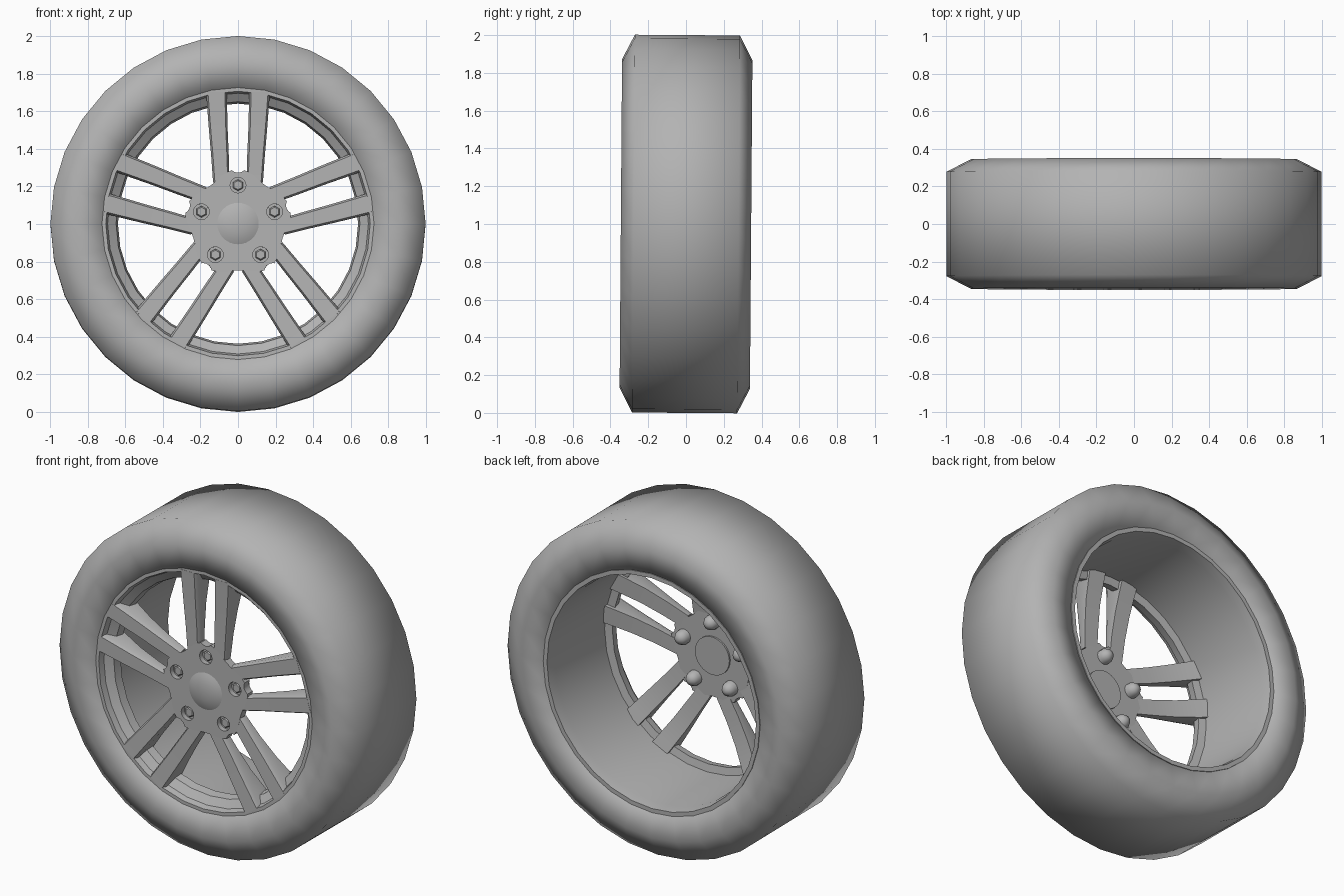
import bpy
import bmesh
import math
from mathutils import Matrix, Vector

if "Cube" in bpy.data.objects:
    bpy.data.objects.remove(bpy.data.objects["Cube"], do_unlink=True)

TILT = -0.0075      # slight lean of the whole wheel
PAIRS = 5

grey = bpy.data.materials.new("plain grey")
grey.use_nodes = True
colour = (0.45, 0.45, 0.45, 1)
grey.diffuse_color = colour
grey.node_tree.nodes["Principled BSDF"].inputs["Base Color"].default_value = colour


def finish(bm, name, angle=None):
    """Turn a bmesh built around the axle (the y axis) into a placed object."""
    bmesh.ops.remove_doubles(bm, verts=bm.verts, dist=1e-5)
    bmesh.ops.recalc_face_normals(bm, faces=bm.faces)
    mesh = bpy.data.meshes.new(name)
    bm.to_mesh(mesh)
    bm.free()
    mesh.materials.append(grey)
    obj = bpy.data.objects.new(name, mesh)
    bpy.context.collection.objects.link(obj)
    obj.location.z = 1
    obj.rotation_euler.x = TILT
    if angle:
        smooth(obj, angle)
    return obj


def smooth(obj, angle):
    bpy.ops.object.select_all(action="DESELECT")
    obj.select_set(True)
    bpy.context.view_layer.objects.active = obj
    bpy.ops.object.shade_smooth_by_angle(angle=math.radians(angle))


def lathe(bm, profile, segments, closed=False, centre=(0, 0, 0)):
    """Spin (radius, y) points about an axis parallel to y."""
    c = Vector(centre)
    verts = [bm.verts.new(c + Vector((0, y, r))) for r, y in profile]
    pairs = list(zip(verts, verts[1:]))
    if closed:
        pairs.append((verts[-1], verts[0]))
    edges = [bm.edges.new(p) for p in pairs]
    bmesh.ops.spin(bm, geom=verts + edges, cent=c, axis=(0, 1, 0),
                   angle=math.tau, steps=segments, use_merge=True)


def around(radius):
    """Points on a circle, one in the middle of each spoke pair."""
    for i in range(PAIRS):
        a = math.tau * i / PAIRS
        yield Vector((radius * math.sin(a), 0, radius * math.cos(a)))


# Tyre: flat tread, sloped shoulders, sidewalls
bm = bmesh.new()
half = [(1.0, 0.278), (0.87, 0.345), (0.725, 0.325), (0.715, 0.28)]
lathe(bm, half + [(r, -y) for r, y in reversed(half)], 32, closed=True)
finish(bm, "tyre", 85)

# Rim: front lip, tapered seat behind the spokes, stepped barrel, back lip
bm = bmesh.new()
lathe(bm, [(0.73, -0.325), (0.705, -0.325), (0.695, -0.29), (0.65, -0.26),
           (0.64, -0.21), (0.685, -0.20), (0.69, 0.27), (0.70, 0.33),
           (0.725, 0.33), (0.725, 0.0)], 32, closed=True)
finish(bm, "rim", 30)

# Hub plate: lobed outline, wider between the two spokes of each pair
bm = bmesh.new()
outline = []
for i in range(60):
    a = math.tau * i / 60
    r = 0.27 + 0.02 * math.cos(PAIRS * a)
    outline.append(bm.verts.new((r * math.sin(a), -0.31, r * math.cos(a))))
face = bm.faces.new(outline)
result = bmesh.ops.extrude_face_region(bm, geom=[face])
moved = [v for v in result["geom"] if isinstance(v, bmesh.types.BMVert)]
bmesh.ops.translate(bm, vec=(0, 0.05, 0), verts=moved)
hub = finish(bm, "hub_plate")

# Cutters for the bolt holes and the rounded slot bottoms
bm = bmesh.new()
for radius, size in ((0.205, 0.042), (0.318, 0.047)):
    for p in around(radius):
        lathe(bm, [(0, -0.5), (size, -0.5), (size, 0), (0, 0)], 16, centre=p)
cutter = finish(bm, "hub_cutter")
cutter.hide_render = True
cut = hub.modifiers.new("holes", "BOOLEAN")
cut.object = cutter
cut.solver = "EXACT"
bpy.context.view_layer.objects.active = hub
bpy.ops.object.modifier_apply(modifier="holes")
bpy.data.objects.remove(cutter, do_unlink=True)
smooth(hub, 30)

# Spokes: lofted bars with chamfered front edges and an arched back
# stations: distance from axle, side offset, half width, front y, back y
STATIONS = [(0.22, 0.089, 0.044, -0.309, -0.262),
            (0.36, 0.096, 0.047, -0.312, -0.250),
            (0.50, 0.105, 0.050, -0.317, -0.228),
            (0.62, 0.111, 0.053, -0.322, -0.195),
            (0.70, 0.115, 0.055, -0.326, -0.170)]
bm = bmesh.new()
for i in range(PAIRS):
    turn = Matrix.Rotation(math.tau * i / PAIRS, 3, "Y")
    for side in (-1, 1):
        rings = []
        for z, x, w, front, back in STATIONS:
            section = [(-w, back), (-w, front + 0.02), (-w + 0.01, front),
                       (w - 0.01, front), (w, front + 0.02), (w, back)]
            rings.append([bm.verts.new(turn @ Vector((side * x + dx, y, z)))
                          for dx, y in section])
        for a, b in zip(rings, rings[1:]):
            for k in range(6):
                n = (k + 1) % 6
                bm.faces.new((a[k], a[n], b[n], b[k]))
        bm.faces.new(rings[0])
        bm.faces.new(rings[-1])
finish(bm, "spokes", 30)

# Centre cap: shallow dome
bm = bmesh.new()
lathe(bm, [(0, -0.332), (0.05, -0.328), (0.09, -0.319), (0.115, -0.308),
           (0.115, -0.25), (0, -0.25)], 32)
finish(bm, "centre_cap", 40)

# Wheel bolts: hexagonal heads in the holes, domed tips behind
bm = bmesh.new()
for p in around(0.205):
    lathe(bm, [(0, -0.296), (0.024, -0.296), (0.031, -0.289),
               (0.031, -0.262), (0, -0.262)], 6, centre=p)
finish(bm, "bolt_heads", 25)
bm = bmesh.new()
for p in around(0.205):
    lathe(bm, [(0, -0.28), (0.045, -0.28), (0.043, -0.235), (0.03, -0.21),
               (0, -0.195)], 12, centre=p)
finish(bm, "bolt_tips", 45)
